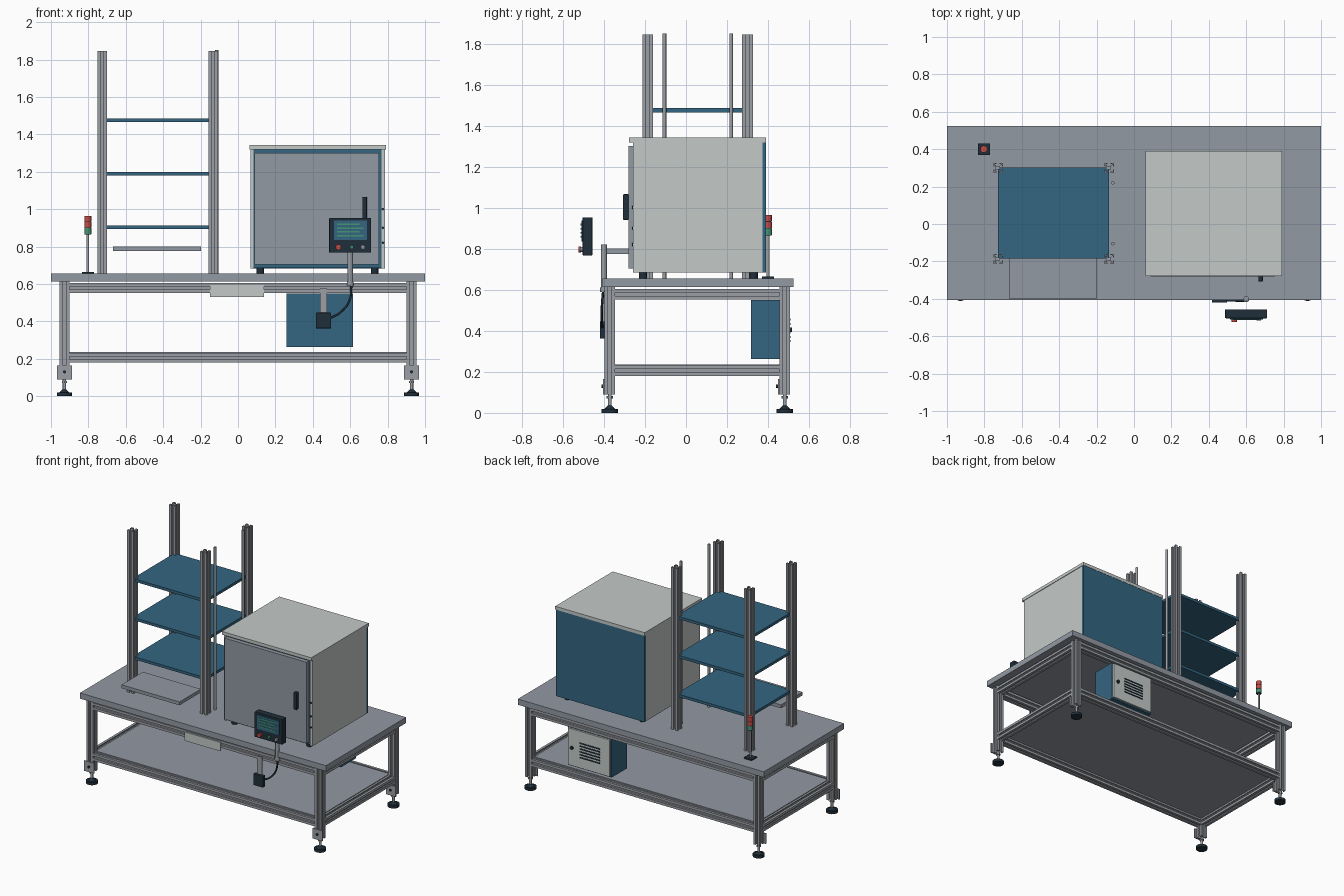
import bpy, bmesh, math
from mathutils import Matrix, Vector

if "Cube" in bpy.data.objects:
    bpy.data.objects.remove(bpy.data.objects["Cube"])


def material(name, r, g, b):
    m = bpy.data.materials.new(name)
    m.diffuse_color = (r, g, b, 1)
    m.use_nodes = True
    m.node_tree.nodes["Principled BSDF"].inputs["Base Color"].default_value = m.diffuse_color
    return m


GREY = material("sheet grey", 0.29, 0.32, 0.37)
ALU = material("aluminium", 0.33, 0.35, 0.38)
LIGHT = material("light panel", 0.55, 0.59, 0.58)
BLUE = material("steel blue", 0.034, 0.13, 0.22)
DARK = material("dark plastic", 0.014, 0.028, 0.042)
RED = material("signal red", 0.55, 0.07, 0.06)
GREEN = material("signal green", 0.06, 0.30, 0.17)


def finish(name, bm, mat, smooth=False):
    bmesh.ops.recalc_face_normals(bm, faces=bm.faces)
    me = bpy.data.meshes.new(name)
    bm.to_mesh(me)
    bm.free()
    me.materials.append(mat)
    ob = bpy.data.objects.new(name, me)
    bpy.context.collection.objects.link(ob)
    if smooth:
        bpy.context.view_layer.objects.active = ob
        ob.select_set(True)
        bpy.ops.object.shade_smooth_by_angle(angle=math.radians(35))
        ob.select_set(False)
    return ob


def box(name, x, y, z, mat, bevel=0):
    """Box from its x, y and z ranges."""
    bm = bmesh.new()
    mid = [(a + b) / 2 for a, b in (x, y, z)]
    size = [b - a for a, b in (x, y, z)]
    bmesh.ops.create_cube(bm, size=1, matrix=Matrix.Translation(mid) @ Matrix.Diagonal((*size, 1)))
    if bevel:
        bmesh.ops.bevel(bm, geom=bm.edges[:], offset=bevel, segments=2, profile=0.5, affect='EDGES')
    return finish(name, bm, mat)


def rod(name, start, end, r, mat, r2=None, sides=24):
    """Cylinder or cone between two points."""
    a, b = Vector(start), Vector(end)
    d = b - a
    bm = bmesh.new()
    bmesh.ops.create_cone(bm, cap_ends=True, segments=sides, radius1=r, radius2=r if r2 is None else r2,
                          depth=d.length,
                          matrix=Matrix.Translation((a + b) / 2) @ d.to_track_quat('Z', 'Y').to_matrix().to_4x4())
    return finish(name, bm, mat, True)


def slotted_bar(name, start, end, h=0.026):
    """Square extrusion with a T-slot along each side."""
    side = [(h, h), (.008, h), (.008, h - .006), (.016, h - .006), (.016, h - .011), (.009, h - .017),
            (-.009, h - .017), (-.016, h - .011), (-.016, h - .006), (-.008, h - .006), (-.008, h)]
    a, b = Vector(start), Vector(end)
    d = b - a
    # local x/y stay parallel to the world axes
    u = Vector((0, 1, 0)) if abs(d.x) > 1e-6 else Vector((1, 0, 0))
    v = d.normalized().cross(u)
    pts = []
    for k in range(4):
        c, s = round(math.cos(k * math.pi / 2)), round(math.sin(k * math.pi / 2))
        pts += [(c * px - s * py, s * px + c * py) for px, py in side]
    bm = bmesh.new()
    face = bm.faces.new([bm.verts.new(a + u * px + v * py) for px, py in pts])
    ext = bmesh.ops.extrude_face_region(bm, geom=[face], use_keep_orig=True)
    bmesh.ops.translate(bm, verts=[g for g in ext["geom"] if isinstance(g, bmesh.types.BMVert)], vec=d)
    return finish(name, bm, ALU)


# Bench: legs, levelling feet and foot brackets
LX, LY = 0.928, (-0.371, 0.481)
for x in (-LX, LX):
    for y in LY:
        slotted_bar("leg", (x, y, 0.09), (x, y, 0.613))
        rod("foot_pad", (x, y, 0), (x, y, 0.02), 0.04, DARK)
        rod("foot_collar", (x, y, 0.02), (x, y, 0.035), 0.026, DARK, 0.011)
        rod("foot_stem", (x, y, 0.03), (x, y, 0.092), 0.009, ALU)
        rod("foot_nut", (x, y, 0.07), (x, y, 0.082), 0.016, ALU, sides=6)
        box("foot_bracket", (x - .04, x + .04), (y - .033, y - .025), (0.09, 0.165), ALU)
        rod("bracket_bolt", (x, y - .042, 0.13), (x, y - .03, 0.13), 0.008, DARK, sides=12)

# Bench: rails, lower shelf and worktop
for z in (0.205, 0.578):
    for y in LY:
        slotted_bar("long_rail", (-LX + .026, y, z), (LX - .026, y, z))
    for x in (-LX, LX):
        slotted_bar("side_rail", (x, LY[0] + .026, z), (x, LY[1] - .026, z))
box("lower_shelf", (-.905, .905), (-.36, .47), (0.226, 0.236), GREY)
box("worktop", (-1, 1), (-.407, .525), (0.613, 0.655), GREY)
box("front_plate", (-.15, .14), (-.405, -.397), (0.53, 0.595), LIGHT)

# Rack: posts, shelves, sensor rods and infeed tray
for x in (-.726, -.133):
    for y in (-.187, .300):
        slotted_bar("rack_post", (x, y, 0.655), (x, y, 1.845))
for z in (0.903, 1.189, 1.475):
    box("rack_shelf", (-.727, -.134), (-.185, .302), (z - .01, z + .01), BLUE)
for y in (-.105, .22):
    rod("sensor_rod", (-.113, y, 0.655), (-.113, y, 1.85), 0.009, ALU, sides=16)
box("infeed_tray", (-.668, -.197), (-.398, -.15), (0.775, 0.80), GREY)

# Signal tower
SX, SY = -.803, .40
box("tower_base", (SX - .032, SX + .032), (SY - .03, SY + .03), (0.655, 0.664), DARK)
rod("tower_pole", (SX, SY, 0.66), (SX, SY, 0.87), 0.007, ALU, sides=16)
for z, mat in ((0.868, GREEN), (0.901, RED), (0.934, RED)):
    rod("tower_ring", (SX, SY, z - .003), (SX, SY, z + .001), 0.017, DARK)
    rod("tower_lamp", (SX, SY, z), (SX, SY, z + .03), 0.019, mat)

# Cabinet: core, side panels, lid, door and handle
box("cabinet_core", (.081, .768), (-.250, .388), (0.685, 1.318), BLUE)
for x in (.066, .768):
    box("cabinet_side", (x, x + .018), (-.258, .372), (0.683, 1.318), LIGHT)
box("cabinet_back", (.066, .786), (.372, .389), (0.683, 1.318), BLUE)
box("cabinet_lid", (.062, .79), (-.277, .391), (1.318, 1.342), LIGHT)
box("cabinet_door", (.087, .754), (-.28, -.25), (0.703, 1.300), GREY)
box("door_handle", (.665, .69), (-.308, -.279), (0.94, 1.066), DARK, 0.006)
for z in (0.655, ):
    for x in (.12, .73):
        for y in (-.21, .33):
            rod("cabinet_foot", (x, y, z), (x, y, 0.685), 0.02, DARK)
for z in (0.82, 0.90, 1.0):
    rod("latch_pin", (.775, -.264, z), (.775, -.257, z), 0.007, DARK, sides=12)

# Control panel: housing, screen, readout lines and buttons
box("panel_housing", (.487, .712), (-.504, -.456), (0.767, 0.953), DARK, 0.004)
box("panel_screen", (.512, .690), (-.510, -.503), (0.835, 0.938), BLUE)
for i, w in enumerate((.12, .14, .12, .14)):
    z = 0.918 - i * .02
    box("readout_line", (.53, .53 + w), (-.513, -.509), (z - .004, z + .004), GREEN)
rod("stop_button_neck", (.537, -.512, .797), (.537, -.50, .797), 0.009, DARK)
rod("stop_button", (.537, -.525, .797), (.537, -.511, .797), 0.015, RED)
rod("start_button", (.608, -.514, .797), (.608, -.50, .797), 0.010, GREEN)
rod("selector_knob", (.668, -.516, .797), (.668, -.50, .797), 0.012, GREY)

# Panel post, cable and junction box
rod("panel_post", (.60, -.40, .60), (.60, -.40, .82), 0.014, ALU)
rod("post_collar", (.60, -.40, .588), (.60, -.40, .612), 0.018, ALU)
cu = bpy.data.curves.new("cable", 'CURVE')
cu.dimensions = '3D'
cu.bevel_depth = 0.006
cu.bevel_resolution = 2
sp = cu.splines.new('BEZIER')
path = [(.606, -.404, .592), (.597, -.41, .515), (.55, -.41, .45), (.49, -.408, .415)]
sp.bezier_points.add(len(path) - 1)
for p, co in zip(sp.bezier_points, path):
    p.co = co
    p.handle_left_type = p.handle_right_type = 'AUTO'
cu.materials.append(DARK)
bpy.context.collection.objects.link(bpy.data.objects.new("cable", cu))
box("junction_bracket", (.439, .477), (-.404, -.394), (0.43, 0.575), ALU)
box("junction_box", (.417, .498), (-.42, -.392), (0.362, 0.446), DARK, 0.004)

# Electrical box under the worktop: body, door, louvres and lock
box("electrical_box", (.26, .615), (.316, .492), (0.263, 0.55), BLUE)
box("electrical_door", (.268, .607), (.492, .506), (0.272, 0.542), LIGHT)
for i in range(6):
    z = 0.345 + i * .021
    box("louvre_slot", (.345, .51), (.504, .509), (z, z + .009), DARK)
rod("door_lock", (.572, .504, .405), (.572, .517, .405), 0.012, DARK)
